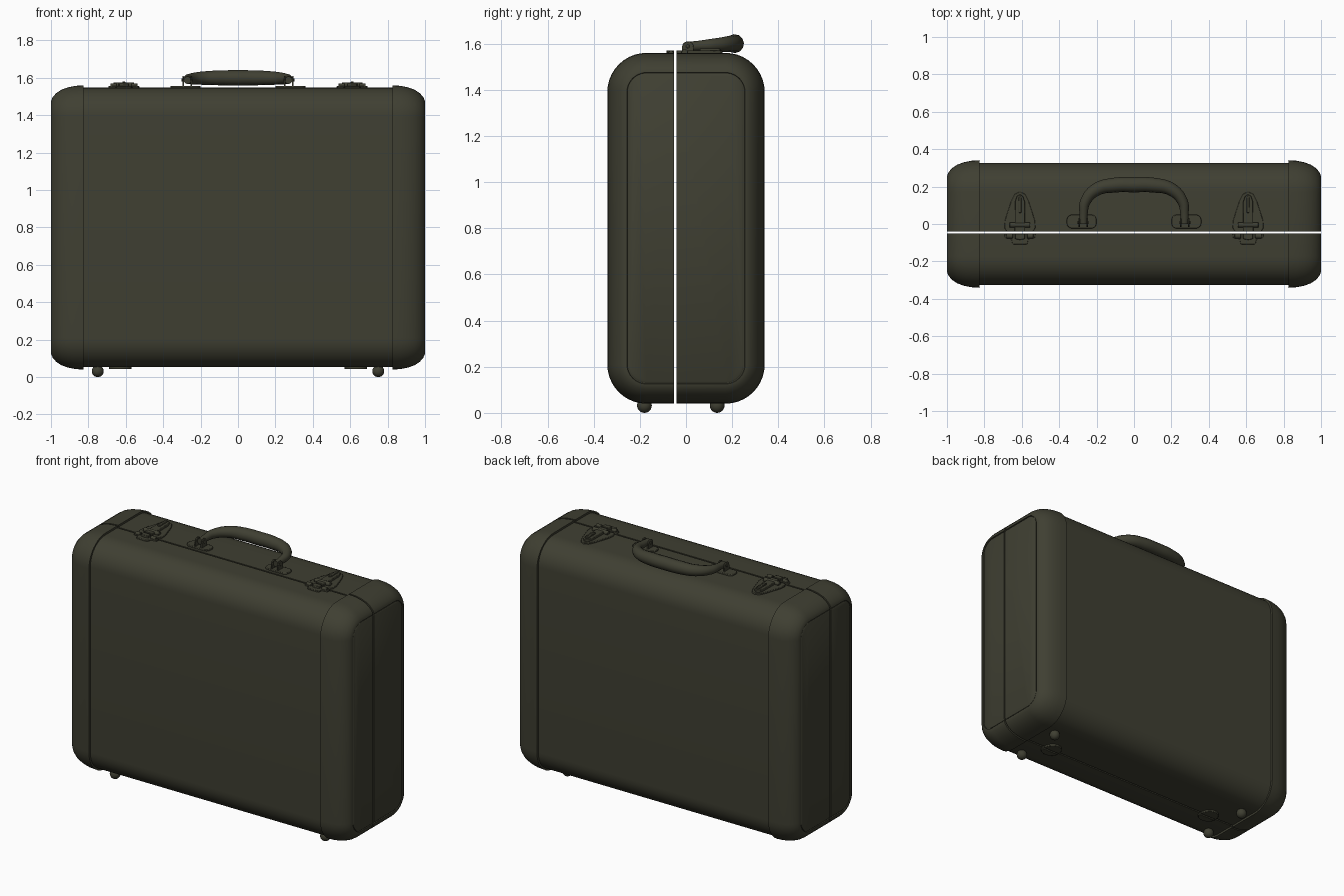
import bpy, bmesh, math
from mathutils import Vector, Matrix

cube = bpy.data.objects.get("Cube")
if cube:
    bpy.data.objects.remove(cube, do_unlink=True)

olive = bpy.data.materials.new("dark_olive")
olive.use_nodes = True
COLOUR = (0.05, 0.05, 0.032, 1)
olive.diffuse_color = COLOUR
olive.node_tree.nodes["Principled BSDF"].inputs["Base Color"].default_value = COLOUR

GAP_FRONT, GAP_BACK = -0.051, -0.041
MID_Z, TOP, BOTTOM = 0.8, 1.545, 0.05
SIDES = ((1, "left"), (-1, "right"))


def shade(obj, angle=35):
    bpy.ops.object.select_all(action="DESELECT")
    obj.select_set(True)
    bpy.context.view_layer.objects.active = obj
    bpy.ops.object.shade_smooth_by_angle(angle=math.radians(angle))


def finish(name, bm, bevel=0):
    bmesh.ops.recalc_face_normals(bm, faces=bm.faces)
    mesh = bpy.data.meshes.new(name)
    bm.to_mesh(mesh)
    bm.free()
    obj = bpy.data.objects.new(name, mesh)
    bpy.context.collection.objects.link(obj)
    mesh.materials.append(olive)
    shade(obj)
    if bevel:
        mod = obj.modifiers.new("soft_edges", "BEVEL")
        mod.width, mod.segments = bevel, 2
    return obj


def rounded_ring(bm, x, hy, hz, radius, steps=10):
    verts = []
    for corner, (sy, sz) in enumerate(((1, 1), (-1, 1), (-1, -1), (1, -1))):
        for i in range(steps + 1):
            a = (corner + i / steps) * math.pi / 2
            verts.append(bm.verts.new((x, sy * (hy - radius) + radius * math.cos(a),
                                       MID_Z + sz * (hz - radius) + radius * math.sin(a))))
    return verts


def loft_half(name, sections, front):
    """Skin rounded sections along x, then keep one side of the opening."""
    bm = bmesh.new()
    rings = [rounded_ring(bm, *s) for s in sections]
    for a, b in zip(rings, rings[1:]):
        for i in range(len(a)):
            j = (i + 1) % len(a)
            bm.faces.new((a[i], a[j], b[j], b[i]))
    bm.faces.new(rings[0])
    bm.faces.new(rings[-1])
    bmesh.ops.bisect_plane(bm, geom=bm.verts[:] + bm.edges[:] + bm.faces[:],
                           plane_co=(0, GAP_FRONT if front else GAP_BACK, 0),
                           plane_no=(0, 1 if front else -1, 0), clear_outer=True)
    bmesh.ops.holes_fill(bm, edges=[e for e in bm.edges if e.is_boundary], sides=0)
    return finish(name, bm)


def plate(name, x, half_outline, z0, z1, bevel=0.003):
    """Extrude an outline mirrored about x; points on the axis are not doubled."""
    outline = list(half_outline) + [(-u, y) for u, y in reversed(half_outline) if u > 0]
    bm = bmesh.new()
    face = bm.faces.new([bm.verts.new((x + u, y, z0)) for u, y in outline])
    top = bmesh.ops.extrude_face_region(bm, geom=[face])["geom"]
    bmesh.ops.translate(bm, verts=[v for v in top if isinstance(v, bmesh.types.BMVert)],
                        vec=(0, 0, z1 - z0))
    return finish(name, bm, bevel)


def rod(name, centre, radius, length, axis="X", bevel=0.003):
    bm = bmesh.new()
    turn = Matrix.Rotation(math.pi / 2, 4, "Y") if axis == "X" else Matrix()
    bmesh.ops.create_cone(bm, cap_ends=True, segments=20, radius1=radius, radius2=radius,
                          depth=length, matrix=Matrix.Translation(centre) @ turn)
    return finish(name, bm, bevel)


def half_oval(rx, y0, ry, steps=8):
    return [(rx * math.cos(i / steps * math.pi / 2), y0 + ry * math.sin(i / steps * math.pi / 2))
            for i in range(steps)] + [(0, y0 + ry)]


# Shells and rounded end caps, split by the opening
CAP = ((0.825, 0), (0.87, 0.003), (0.91, 0.011), (0.945, 0.024), (0.972, 0.042),
       (0.99, 0.062), (0.999, 0.082), (0.999, 0.085), (0.993, 0.087))
for front, half in ((True, "front"), (False, "back")):
    loft_half(half + "_shell", [(x, 0.326, 0.747, 0.15) for x in (-0.84, 0.84)], front)
    for s, side in SIDES:
        rings = [(s * x, 0.341 - d, 0.76 - d, 0.17 - d) for x, d in CAP]
        loft_half(f"{side}_{half}_end_cap", rings, front)
        # Slightly raised end panel
        panel = [(s * x, 0.25 - d, 0.67 - d, 0.08 - d) for x, d in ((0.98, 0), (0.996, 0), (1, 0.006))]
        loft_half(f"{side}_{half}_end_panel", panel, front)

for s, side in SIDES:
    # Ball feet on short stems
    for y, place in ((-0.18, "front"), (0.135, "back")):
        bm = bmesh.new()
        bmesh.ops.create_uvsphere(bm, u_segments=20, v_segments=12, radius=0.032,
                                  matrix=Matrix.Translation((s * 0.75, y, 0.032)))
        finish(f"{side}_{place}_foot", bm)
        rod(f"{side}_{place}_foot_stem", (s * 0.75, y, 0.05), 0.02, 0.04, "Z")

    # Hinge leaves under the case
    plate(f"{side}_hinge_back_leaf", s * 0.63, half_oval(0.06, GAP_BACK, 0.07), 0.042, 0.06)
    plate(f"{side}_hinge_front_leaf", s * 0.63, half_oval(0.06, GAP_FRONT, -0.05), 0.042, 0.06)

    # Latch on the back half: shield, lever, ridge and pivot
    x = s * 0.61
    plate(f"{side}_latch_base", x, [(0.07, GAP_BACK), (0.083, -0.02), (0.08, 0.02), (0.064, 0.07),
                                    (0.048, 0.12), (0.028, 0.16), (0, 0.173)], TOP - 0.01, 1.556)
    plate(f"{side}_latch_lever", x, [(0.028, GAP_BACK), (0.026, 0.12), (0.017, 0.148), (0, 0.158)],
          TOP, 1.571)
    plate(f"{side}_latch_ridge", x, [(0.008, 0.06), (0.008, 0.14), (0, 0.15)], 1.56, 1.58)
    rod(f"{side}_latch_pivot", (x, -0.005, 1.562), 0.014, 0.11)

    # Catch on the front half
    plate(f"{side}_catch_base", x, [(0.083, GAP_FRONT), (0.08, -0.075), (0.045, -0.08),
                                    (0.04, -0.108), (0, -0.11)], TOP - 0.01, 1.556)
    plate(f"{side}_catch_hook", x, [(0.026, GAP_FRONT), (0.026, -0.08), (0, -0.085)], TOP, 1.57)
    for k in (-1, 1):
        rod(f"{side}_catch_knuckle_{'outer' if k == s else 'inner'}",
            (x + k * 0.055, -0.065, 1.558), 0.012, 0.035)

    # Handle mount: rounded plate, two lugs and a pin
    mount = half_oval(0.03, 0.02, 0.03)
    straight = [(u + 0.05, y) for u, y in mount]
    lower = [(u, 0.026 - y) for u, y in reversed(straight)]
    plate(f"{side}_handle_plate", s * 0.28, lower + straight, TOP - 0.01, 1.557)
    for dx, place in ((-0.022, "inner"), (0.022, "outer")):
        rod(f"{side}_handle_lug_{place}", (s * (0.272 + dx), 0.008, 1.585), 0.025, 0.008)
        plate(f"{side}_handle_lug_stand_{place}", s * (0.272 + dx),
              [(0.004, -0.017), (0.004, 0.033)], TOP, 1.585, 0)
    rod(f"{side}_handle_pin", (s * 0.272, 0.008, 1.588), 0.008, 0.06)

# Arched grip, thicker in the middle
HALF_GRIP = [(0.27, 0, 1.587, 0.02), (0.27, 0.05, 1.59, 0.022), (0.26, 0.12, 1.594, 0.028),
             (0.2, 0.185, 1.598, 0.035), (0.1, 0.208, 1.6, 0.04)]
path = HALF_GRIP + [(0, 0.21, 1.6, 0.041)] + [(-x, y, z, r) for x, y, z, r in reversed(HALF_GRIP)]
curve = bpy.data.curves.new("handle_grip", "CURVE")
curve.dimensions = "3D"
curve.bevel_depth, curve.bevel_resolution, curve.resolution_u = 1, 4, 6
curve.use_fill_caps = True
spline = curve.splines.new("BEZIER")
spline.bezier_points.add(len(path) - 1)
for point, (x, y, z, r) in zip(spline.bezier_points, path):
    point.co, point.radius = Vector((x, y, z)), r
    point.handle_left_type = point.handle_right_type = "AUTO"
curve.materials.append(olive)
grip = bpy.data.objects.new("handle_grip", curve)
bpy.context.collection.objects.link(grip)
bpy.ops.object.select_all(action="DESELECT")
grip.select_set(True)
bpy.context.view_layer.objects.active = grip
bpy.ops.object.convert(target="MESH")
shade(bpy.context.view_layer.objects.active)
